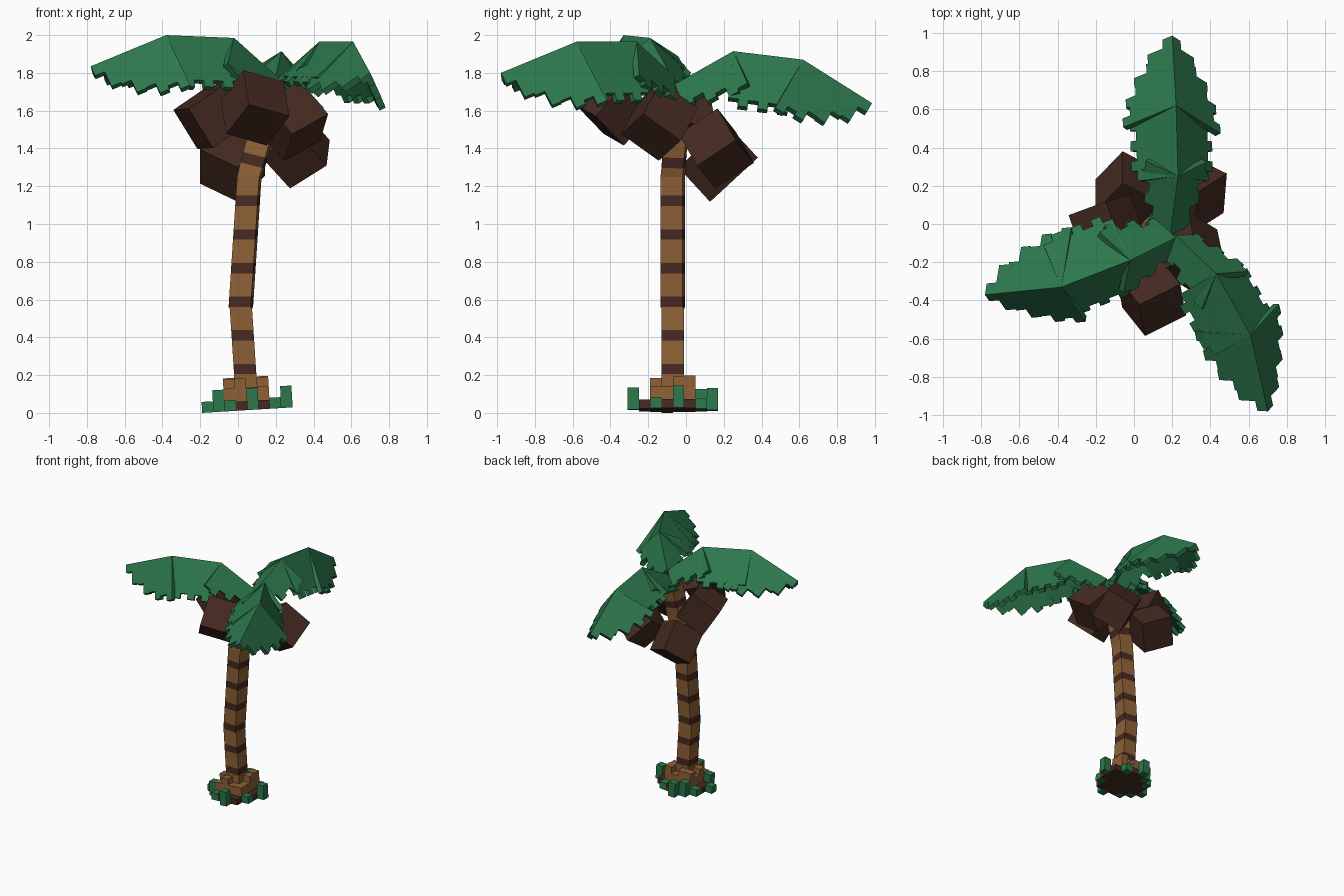
import bpy, bmesh, math, random
from mathutils import Vector, Matrix

if "Cube" in bpy.data.objects:
    bpy.data.objects.remove(bpy.data.objects["Cube"])

random.seed(4)


def material(name, rgb):
    m = bpy.data.materials.new(name)
    m.diffuse_color = (*rgb, 1)
    m.use_nodes = True
    m.node_tree.nodes["Principled BSDF"].inputs["Base Color"].default_value = m.diffuse_color
    return m


LEAF = material("leaf green", (0.025, 0.185, 0.071))
BARK = material("bark tan", (0.27, 0.118, 0.037))
BROWN = material("dark brown", (0.06, 0.023, 0.015))


def finish(bm, name, *mats):
    bmesh.ops.recalc_face_normals(bm, faces=bm.faces[:])
    me = bpy.data.meshes.new(name)
    bm.to_mesh(me)
    bm.free()
    for m in mats:
        me.materials.append(m)
    ob = bpy.data.objects.new(name, me)
    bpy.context.collection.objects.link(ob)
    return ob


def add_box(bm, mat):
    bmesh.ops.create_cube(bm, size=1, matrix=mat)


# Trunk: square section lofted along a bent path, banded by height
path = [Vector(p) for p in ((0.045, -0.07, 0.1), (0.015, -0.07, 0.56), (0.06, -0.07, 1.25),
                            (0.115, -0.055, 1.45), (0.15, -0.025, 1.68))]


def trunk_point(z):
    for a, b in zip(path, path[1:]):
        if z <= b.z + 1e-6:
            return a.lerp(b, (z - a.z) / (b.z - a.z))
    return path[-1]


bands = [0.205 + 0.178 * i for i in range(6)] + [1.31, 1.51]
levels = sorted({0.1, 0.55, 0.56, 1.25, 1.45, 1.68, *bands, *(b + 0.055 for b in bands)})
bm = bmesh.new()
rings = []
for z in levels:
    c = trunk_point(z)
    yaw = Matrix.Rotation(math.radians(-6 if z > 0.555 else 0), 3, 'Z')
    lean = 0.25 if z > 1.3 else 0.0
    ring = []
    for sx, sy in ((-1, -1), (1, -1), (1, 1), (-1, 1)):
        o = yaw @ Vector((sx * 0.059, sy * 0.059, 0))
        o.z = -o.x * lean
        ring.append(bm.verts.new(c + o))
    rings.append(ring)
for z, r0, r1 in zip(levels, rings, rings[1:]):
    for k in range(4):
        f = bm.faces.new((r0[k], r0[(k + 1) % 4], r1[(k + 1) % 4], r1[k]))
        f.material_index = 1 if any(b - 0.004 < z < b + 0.05 for b in bands) else 0
bm.faces.new(rings[0])
bm.faces.new(rings[-1])
finish(bm, "trunk", BARK, BROWN)

# Base: stepped diamond patch of blocks with soil, grass rim and root steps
soil, grass, roots = bmesh.new(), bmesh.new(), bmesh.new()
tilt = Matrix.Translation((0.05, -0.07, 0.0147)) @ Matrix.Rotation(math.radians(-3.5), 4, 'Y')
CELL = 0.06
LOW, TALL = 0.058, 0.116
front_rim = (LOW, TALL, LOW, 0, TALL, 0, LOW, 0)
back_rim = (LOW, LOW, TALL, TALL, 0, LOW, 0, TALL)
notches = {(3, 0), (7, 3), (4, 7), (0, 4)}


def block(bm, x, y, z0, z1):
    add_box(bm, tilt @ Matrix.Translation((x * CELL, y * CELL, (z0 + z1) / 2))
            @ Matrix.Diagonal((CELL, CELL, z1 - z0, 1)))


for i in range(8):
    for j in range(8):
        x, y = i - 3.5, j - 3.5
        reach = abs(x) + abs(y)
        if reach > 4.1 or (i, j) in notches:
            continue
        height = (front_rim if y < 0 else back_rim)[i] if reach > 3.9 else 0
        if height:
            block(grass, x, y, 0.0, height)
        else:
            block(soil, x, y, 0.0, 0.048)
        if max(abs(x), abs(y)) < 2:
            core = max(abs(x), abs(y)) < 1
            block(roots, x, y, 0.048, 0.18 if core else random.choice((0.12, 0.17, 0.175)))
finish(soil, "soil", BROWN)
finish(grass, "grass_tufts", LEAF)
finish(roots, "root_blocks", BARK)

# Coconuts: tilted cubes around the crown (centre, up axis, side axis)
nuts = [((0.09, -0.375, 1.615), (-0.03, 0.163, 0.18), (0.21, 0.116, -0.05)),
        ((-0.14, -0.015, 1.57), (0.19, 0.07, 0.13), (0.07, -0.23, 0.0)),
        ((0.285, -0.14, 1.545), (-0.15, 0.09, 0.17), (0.05, -0.20, 0.13)),
        ((0.304, 0.16, 1.40), (-0.152, -0.097, 0.166), (0.0, 0.19, 0.15)),
        ((-0.03, 0.17, 1.325), (0.0, -0.166, 0.18), (0.20, -0.10, -0.10))]
for n, (pos, up, side) in enumerate(nuts):
    up, side = Vector(up).normalized(), Vector(side)
    side = (side - up * side.dot(up)).normalized()
    rot = Matrix((side, up.cross(side), up)).transposed().to_4x4()
    bm = bmesh.new()
    add_box(bm, Matrix.Translation(pos) @ rot @ Matrix.Diagonal((0.247, 0.247, 0.247, 1)))
    finish(bm, f"coconut_{n + 1}", BROWN)


# Fronds: three roof-shaped segments with stepped edges
def leaf_panel(bm, a, b, out, w0, w1, power, phase):
    count = max(4, round((b - a).length / 0.056))
    pts = [a, b]
    for k in reversed(range(count)):
        t = ((k + 0.5) / count) ** power
        w = w0 + (w1 - w0) * t - (0.14 if (k + phase) % 2 else 0)
        w = max(w, 0.18)
        for t in ((k + 1) / count, k / count):
            pts.append(a.lerp(b, t) + out * w)
    normal = (b - a).cross(out).normalized()
    if normal.z > 0:
        normal = -normal
    face = bm.faces.new([bm.verts.new(p) for p in pts])
    res = bmesh.ops.extrude_face_region(bm, geom=[face], use_keep_orig=True)
    for v in res["geom"]:
        if isinstance(v, bmesh.types.BMVert):
            # Keep the inner ridge clear of the opposite panel
            if min((v.co - a).length, (v.co - b).length) < 1e-5:
                v.co += out.normalized() * 0.02
            v.co += normal * 0.035


def frond(name, ridge, left, right):
    ridge = [Vector(p) for p in ridge]
    widths = ((0.5, 0.95, 1), (1.1, 1.12, 1), (1.22, 0.25, 2))
    bm = bmesh.new()
    for s, (a, b) in enumerate(zip(ridge, ridge[1:])):
        d = (b - a).normalized()
        perp = Vector((-d.y, d.x, 0)).normalized()
        for sign, (reach, drop) in ((1, left), (-1, right)):
            out = perp * sign * reach - Vector((0, 0, drop))
            # Teeth stand square to the sloping ridge
            square = out - d * out.dot(d)
            out = square * ((out.length / square.length) if s != 1 else 1)
            leaf_panel(bm, a, b, out, *widths[s], s)
    finish(bm, name, LEAF)


frond("back_frond",
      ((0.19, -0.06, 1.74), (0.23, 0.25, 1.915), (0.22, 0.62, 1.87), (0.20, 0.985, 1.64)),
      (0.22, 0.17), (0.165, 0.26))
frond("left_frond",
      ((0.22, -0.07, 1.77), (-0.02, -0.19, 1.985), (-0.38, -0.33, 2.0), (-0.78, -0.37, 1.835)),
      (0.15, 0.24), (0.245, 0.19))
frond("right_frond",
      ((0.22, -0.06, 1.78), (0.43, -0.26, 1.965), (0.61, -0.58, 1.965), (0.70, -0.98, 1.80)),
      (0.14, 0.28), (0.225, 0.19))
